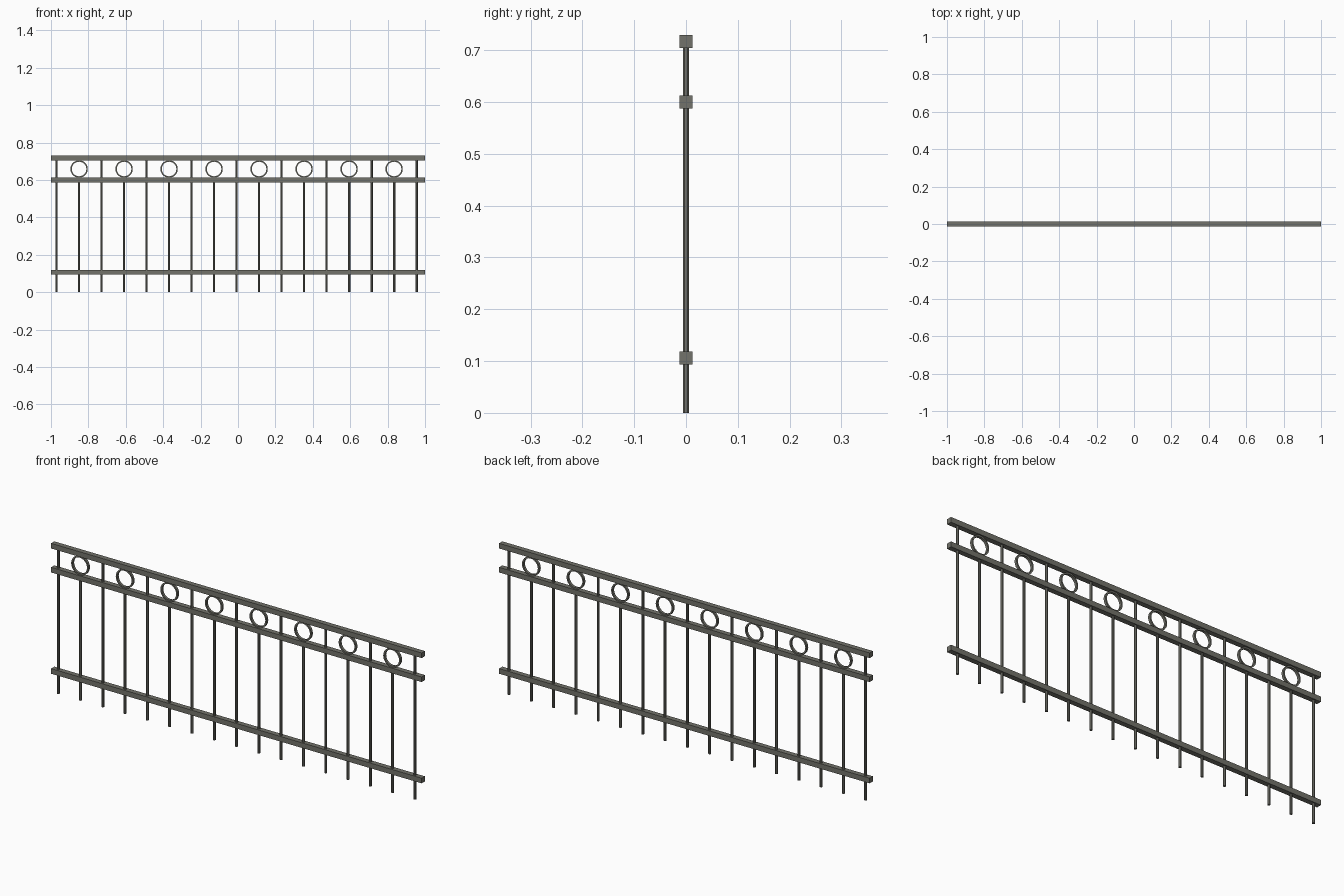
import bpy, bmesh, math
from mathutils import Matrix

if "Cube" in bpy.data.objects:
    bpy.data.objects.remove(bpy.data.objects["Cube"])

iron = bpy.data.materials.new("grey_iron")
iron.diffuse_color = (0.17, 0.17, 0.145, 1)
iron.use_nodes = True
iron.node_tree.nodes["Principled BSDF"].inputs["Base Color"].default_value = iron.diffuse_color


def finish(bm, name):
    bmesh.ops.recalc_face_normals(bm, faces=bm.faces)
    me = bpy.data.meshes.new(name)
    bm.to_mesh(me)
    bm.free()
    me.materials.append(iron)
    ob = bpy.data.objects.new(name, me)
    bpy.context.collection.objects.link(ob)
    return ob


def rail(name, z):
    bm = bmesh.new()
    m = Matrix.Translation((0, 0, z)) @ Matrix.Diagonal((2, 0.025, 0.025, 1))
    bmesh.ops.create_cube(bm, size=1, matrix=m)
    finish(bm, name)


def baluster(name, x, top):
    bm = bmesh.new()
    m = Matrix.Translation((x, 0, top / 2)) @ Matrix.Rotation(math.pi / 8, 4, 'Z')
    r = 0.00625 / math.cos(math.pi / 8)
    bmesh.ops.create_cone(bm, cap_ends=True, segments=8, radius1=r, radius2=r,
                          depth=top, matrix=m)
    finish(bm, name)


def ring(name, x, z, r_out=0.0465, r_in=0.039, depth=0.0125, n=24):
    bm = bmesh.new()
    profile = [(r_out, -depth / 2), (r_out, depth / 2),
               (r_in, depth / 2), (r_in, -depth / 2)]
    loops = []
    for i in range(n):
        a = 2 * math.pi * i / n
        loops.append([bm.verts.new((x + r * math.cos(a), y, z + r * math.sin(a)))
                      for r, y in profile])
    for i in range(n):
        a, b = loops[i], loops[(i + 1) % n]
        for k in range(4):
            j = (k + 1) % 4
            bm.faces.new((a[k], a[j], b[j], b[k]))
    finish(bm, name)


# Horizontal rails
rail("top_rail", 0.717)
rail("middle_rail", 0.6)
rail("bottom_rail", 0.106)

# Alternating tall and short balusters, a ring above each short one
for i in range(17):
    x = -0.97 + 0.1203 * i
    if i % 2 == 0:
        baluster(f"tall_baluster_{i}", x, 0.71)
    else:
        baluster(f"short_baluster_{i}", x, 0.6)
        ring(f"ring_{i}", x, 0.6585)
